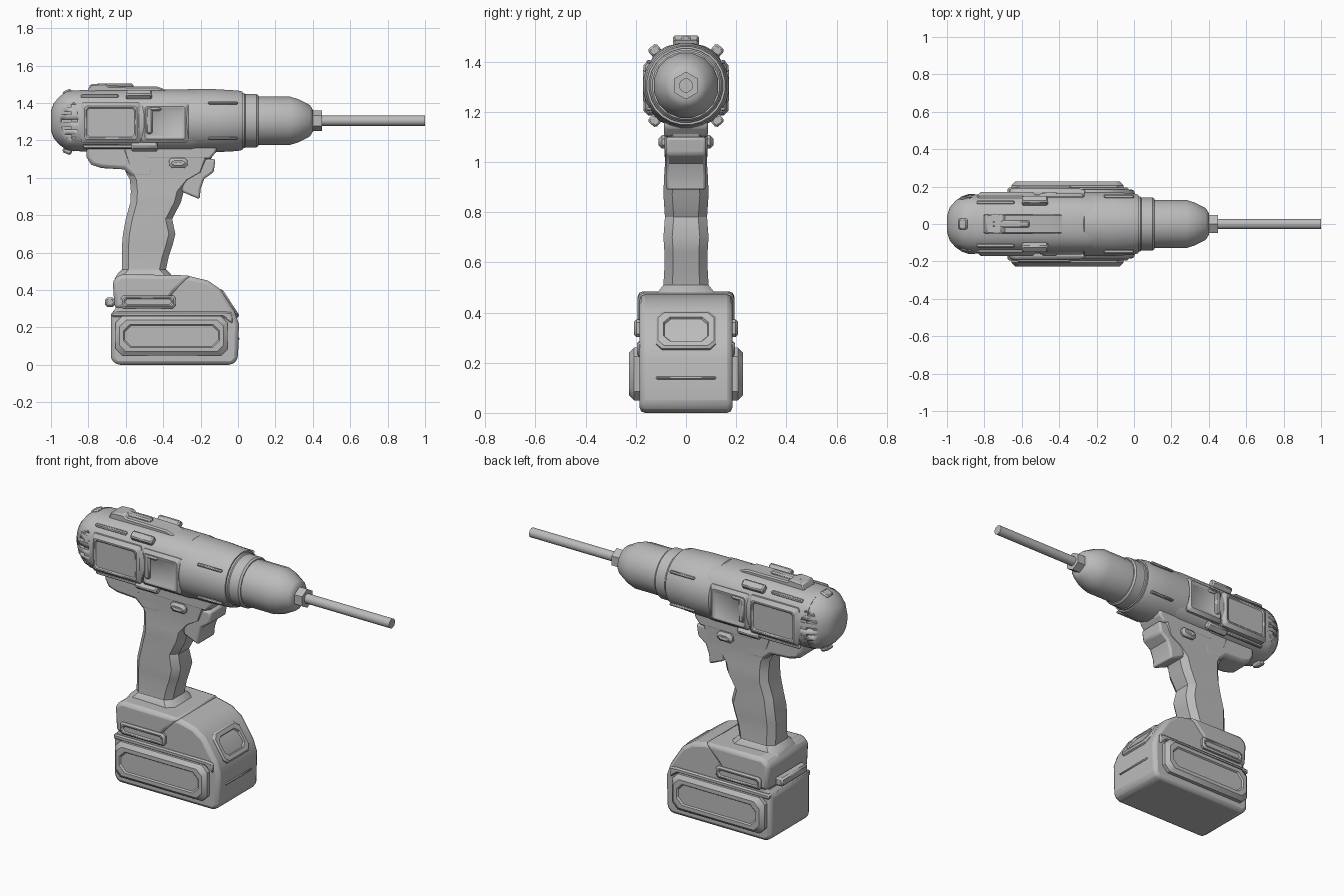
import bpy, bmesh, math
from mathutils import Matrix, Vector

if "Cube" in bpy.data.objects:
    bpy.data.objects.remove(bpy.data.objects["Cube"])

AXIS_Z = 1.305
grey = bpy.data.materials.new("tool grey")
grey.diffuse_color = (0.5, 0.5, 0.5, 1)
grey.use_nodes = True
grey.node_tree.nodes["Principled BSDF"].inputs["Base Color"].default_value = grey.diffuse_color


def finish(name, bm, bevel=0, segments=2, angle=32):
    bmesh.ops.recalc_face_normals(bm, faces=bm.faces)
    me = bpy.data.meshes.new(name)
    bm.to_mesh(me)
    bm.free()
    me.materials.append(grey)
    ob = bpy.data.objects.new(name, me)
    bpy.context.collection.objects.link(ob)
    if bevel:
        m = ob.modifiers.new("bevel", 'BEVEL')
        m.width, m.segments, m.limit_method = bevel, segments, 'ANGLE'
        m.angle_limit = math.radians(40)
    bpy.ops.object.select_all(action='DESELECT')
    ob.select_set(True)
    bpy.context.view_layer.objects.active = ob
    bpy.ops.object.shade_smooth_by_angle(angle=math.radians(angle))
    return ob


def loft(name, rings, **kw):
    """Skin a stack of equal-sized rings and cap both ends."""
    bm = bmesh.new()
    vs = [[bm.verts.new(p) for p in r] for r in rings]
    n = len(vs[0])
    for a, b in zip(vs, vs[1:]):
        for i in range(n):
            j = (i + 1) % n
            bm.faces.new((a[i], a[j], b[j], b[i]))
    bm.faces.new(vs[0])
    bm.faces.new(vs[-1])
    return finish(name, bm, **kw)


def barrel(name, stations, sides=24, power=2.0, **kw):
    """Loft along x; stations are (x, half width, half height)."""
    rings = []
    for x, ry, rz in stations:
        ring = []
        for i in range(sides):
            a = 2 * math.pi * (i + 0.5) / sides
            c, s = math.cos(a), math.sin(a)
            ring.append(Vector((x, ry * math.copysign(abs(c) ** (2 / power), c),
                                AXIS_Z + rz * math.copysign(abs(s) ** (2 / power), s))))
        rings.append(ring)
    return loft(name, rings, **kw)


def octagon(u0, u1, hv, c):
    """Rectangle with cut corners."""
    return [(u0 + c, -hv), (u1 - c, -hv), (u1, -hv + c), (u1, hv - c),
            (u1 - c, hv), (u0 + c, hv), (u0, hv - c), (u0, -hv + c)]


def prism(name, pts, half, y=0, **kw):
    """Side profile in x, z extruded across y."""
    return loft(name, [[Vector((x, y + s * half, z)) for x, z in pts] for s in (-1, 1)], **kw)


def box(name, centre, size, bevel=0.008, rot=None):
    bm = bmesh.new()
    bmesh.ops.create_cube(bm, size=1)
    m = Matrix.Translation(centre) @ (rot or Matrix()) @ Matrix.Diagonal((*size, 1))
    bmesh.ops.transform(bm, matrix=m, verts=bm.verts)
    return finish(name, bm, bevel, 1)


def panel(name, m, hu, hv, height, rim, depth, corner=0.02):
    """Tapered raised panel with a recessed middle, placed by matrix m (z outward)."""
    t = height * 0.4
    steps = [(0, 0), (0, height * 0.6), (t, height), (t + rim, height), (t + rim + 0.006, height - depth)]
    rings = [[m @ Vector((u, v, n)) for u, v in octagon(-hu + d, hu - d, hv - d, corner)] for d, n in steps]
    return loft(name, rings)


def side(s, x, y, z):
    """Matrix for a panel facing sideways."""
    return Matrix(((1, 0, 0, x), (0, 0, s, s * y), (0, 1, 0, z), (0, 0, 0, 1)))


# Motor housing and rounded rear cap
barrel("motor_housing", [(-0.89, .158, .160), (-0.84, .160, .165), (-0.6, .160, .168),
                         (-0.25, .160, .168), (-0.2, .155, .16)], power=2.5)
cap = barrel("rear_cap", [(-1.0, .045, .055), (-0.985, .09, .095), (-0.955, .125, .13),
                          (-0.92, .15, .155), (-0.88, .163, .165), (-0.85, .161, .163)], power=2.3, sides=20)

# Cooling slots cut in both sides of the cap
bm = bmesh.new()
for s in (-1, 1):
    for z in (1.225, 1.265, 1.305, 1.345, 1.385):
        m = Matrix.Translation((-0.9, s * 0.16, z)) @ Matrix.Diagonal((0.085, 0.06, 0.014, 1))
        bmesh.ops.create_cube(bm, size=1, matrix=m)
cutter = finish("slot_cutter", bm)
cutter.hide_render = True
cutter.hide_viewport = True
cut = cap.modifiers.new("slots", 'BOOLEAN')
cut.operation, cut.object, cut.solver = 'DIFFERENCE', cutter, 'EXACT'

# Gearbox collar, torque ring, chuck, nut and bit
barrel("gearbox_collar", [(-0.275, .16, .165), (-0.265, .172, .172), (-0.12, .173, .17),
                          (0.0, .165, .163), (0.025, .157, .157)])
barrel("torque_ring", [(0.0, .15, .15), (0.035, .148, .148), (0.04, .143, .143),
                       (0.1, .143, .143), (0.11, .135, .135)])
barrel("chuck", [(0.1, .131, .131), (0.28, .131, .131), (0.325, .117, .117),
                 (0.385, .085, .085), (0.4, .06, .06)], sides=16)
barrel("chuck_nut", [(0.38, .055, .055), (0.45, .055, .055)], sides=6)
barrel("drill_bit", [(0.43, .028, .028), (1.0, .028, .028)], sides=12)

# Top rail and small end blocks
prism("top_rail", [(-0.81, 1.45), (-0.79, 1.5), (-0.71, 1.505), (-0.69, 1.49),
                   (-0.43, 1.487), (-0.37, 1.465), (-0.37, 1.45)], 0.052, bevel=0.008, segments=1)
box("rail_slide", (-0.66, 0, 1.49), (0.2, 0.04, 0.026))
box("cap_top_block", (-0.91, 0, 1.45), (0.05, 0.06, 0.04), rot=Matrix.Rotation(-0.4, 4, 'Y'))
box("cap_bottom_block", (-0.91, 0, 1.15), (0.05, 0.06, 0.045), rot=Matrix.Rotation(0.4, 4, 'Y'))

# Housing details repeated on both sides
for s in (-1, 1):
    panel("side_plate", side(s, -0.68, 0.12, 1.295), 0.16, 0.11, 0.05, 0.008, 0.006, 0.012)
    panel("front_side_plate", side(s, -0.39, 0.12, 1.295), 0.125, 0.105, 0.044, 0.008, 0.005, 0.01)
    box("clip_post", (-0.475, s * 0.16, 1.305), (0.035, 0.022, 0.14))
    box("clip_tab", (-0.445, s * 0.16, 1.367), (0.07, 0.022, 0.02))
    box("upper_rib", (-0.74, s * 0.115, 1.437), (0.2, 0.02, 0.02), 0.005)
    box("lower_rib", (-0.63, s * 0.125, 1.168), (0.4, 0.02, 0.02), 0.005)
    for x, z, tilt in ((-0.53, 1.445, -1), (-0.5, 1.165, 1)):
        box("screw_boss", (x, s * 0.125, z), (0.14, 0.045, 0.04),
            rot=Matrix.Rotation(s * tilt * 0.7, 4, 'X'))
    for z in (1.21, 1.40):
        box("collar_ridge", (-0.08, s * 0.148, z), (0.16, 0.02, 0.014), 0.005)
    # Direction button and battery parts
    panel("direction_button", side(s, -0.32, 0.075, 1.08), 0.05, 0.027, 0.035, 0.006, 0.004, 0.015)
    panel("battery_side_panel", side(s, -0.355, 0.175, 0.155), 0.3, 0.105, 0.053, 0.022, 0.008, 0.035)
    panel("battery_latch", side(s, -0.48, 0.185, 0.337), 0.145, 0.035, 0.022, 0.006, 0.006, 0.012)

# Handle: (z, back, front, half width)
grip = [(0.46, -0.66, -0.34, .12), (0.485, -0.645, -0.36, .11), (0.51, -0.62, -0.385, .09),
        (0.58, -0.62, -0.37, .086), (0.64, -0.62, -0.35, .086), (0.7, -0.615, -0.335, .09),
        (0.78, -0.60, -0.352, .084), (0.87, -0.575, -0.305, .09), (0.93, -0.573, -0.29, .088),
        (0.99, -0.578, -0.24, .084), (1.03, -0.60, -0.17, .084), (1.15, -0.64, -0.125, .088)]
loft("handle", [[Vector((x, y, z)) for x, y in octagon(a, b, w, 0.035)] for z, a, b, w in grip])
prism("rear_underside", [(-0.81, 1.2), (-0.81, 1.11), (-0.785, 1.07), (-0.73, 1.052),
                         (-0.61, 1.045), (-0.56, 1.0), (-0.45, 1.0), (-0.45, 1.2)], 0.085, bevel=0.02)
prism("front_underside", [(-0.5, 1.2), (-0.5, 1.1), (-0.15, 1.1), (-0.115, 1.14), (-0.115, 1.2)],
      0.088, bevel=0.012)
prism("trigger", [(-0.31, 1.1), (-0.3, 0.925), (-0.205, 0.885), (-0.2, 0.94), (-0.18, 0.995),
                  (-0.13, 1.03), (-0.12, 1.1)], 0.08, bevel=0.012)

# Battery pack and the foot that clamps it
prism("battery_pack", [(-0.65, 0), (-0.03, 0), (0, 0.03), (0.005, 0.22), (-0.02, 0.29),
                       (-0.095, 0.405), (-0.16, 0.45), (-0.25, 0.472), (-0.64, 0.465),
                       (-0.655, 0.3), (-0.68, 0.275), (-0.68, 0.03)], 0.185, bevel=0.035)
prism("battery_foot", [(-0.66, 0.3), (-0.4, 0.3), (-0.34, 0.385), (-0.25, 0.478),
                       (-0.63, 0.485), (-0.67, 0.45)], 0.193, bevel=0.022)
prism("battery_ledge", [(-0.675, 0.255), (-0.08, 0.255), (-0.03, 0.22), (-0.03, 0.28),
                        (-0.07, 0.285), (-0.675, 0.285)], 0.196, bevel=0.008, segments=1)
box("release_button", (-0.685, 0, 0.335), (0.05, 0.24, 0.05), 0.01)

# Framed recess on the sloped battery front
slope = math.atan2(0.115, 0.075)
n = Vector((math.sin(slope), 0, math.cos(slope)))
v = Vector((-math.cos(slope), 0, math.sin(slope)))
c = Vector((-0.052, 0, 0.325)) - n * 0.005
frame = Matrix(((0, v.x, n.x, c.x), (1, 0, 0, c.y), (0, v.z, n.z, c.z), (0, 0, 0, 1)))
panel("battery_front_frame", frame, 0.12, 0.088, 0.022, 0.022, 0.014, 0.025)
box("battery_front_lip", (0.002, 0, 0.14), (0.012, 0.24, 0.012), 0.004)
